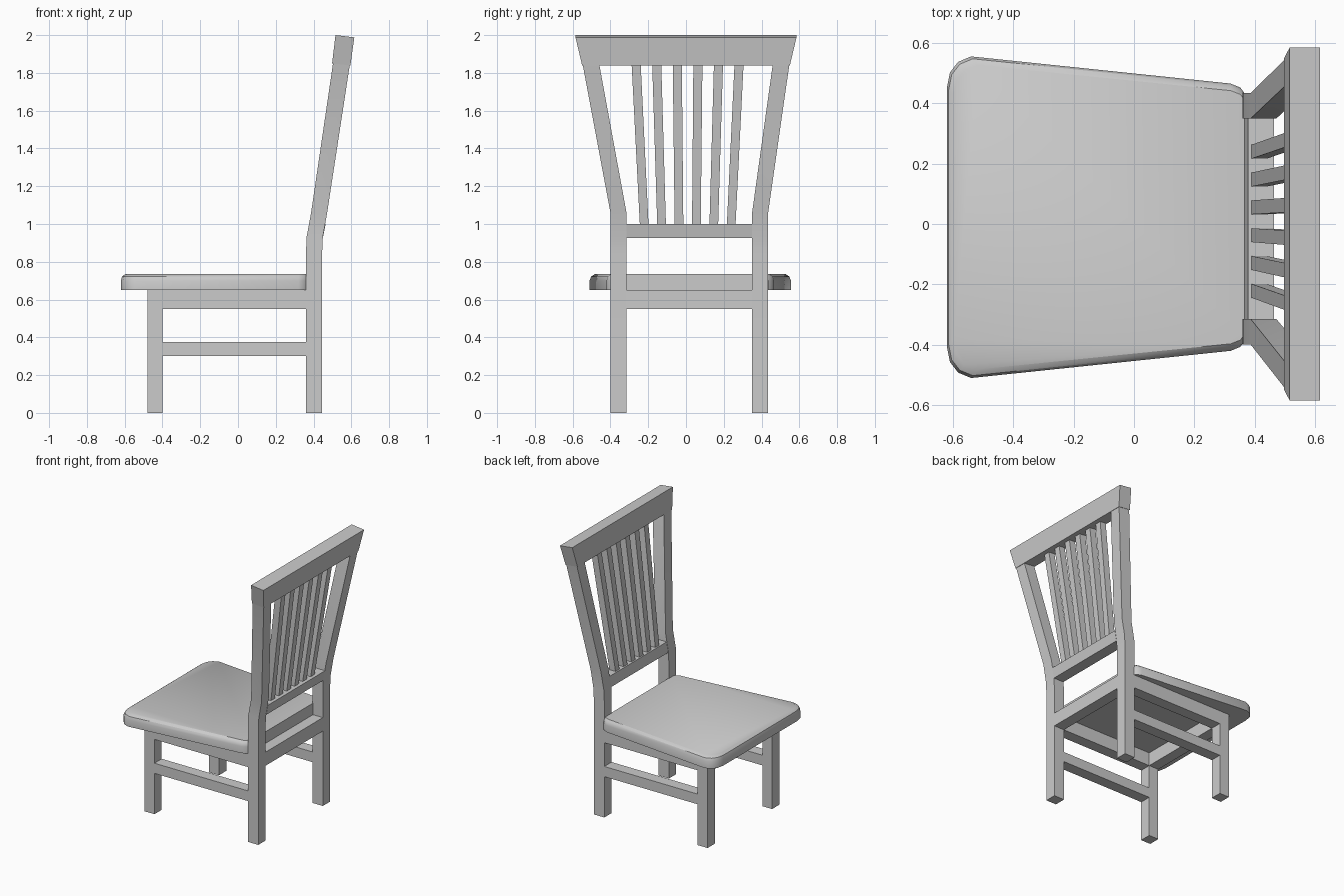
import bpy, bmesh, math

if "Cube" in bpy.data.objects:
    bpy.data.objects.remove(bpy.data.objects["Cube"])


def loft(name, rings):
    """Skin a closed solid through equal-length rings of points."""
    bm = bmesh.new()
    loops = [[bm.verts.new(p) for p in ring] for ring in rings]
    n = len(loops[0])
    for a, b in zip(loops, loops[1:]):
        for i in range(n):
            j = (i + 1) % n
            bm.faces.new((a[i], a[j], b[j], b[i]))
    bm.faces.new(loops[0][::-1])
    bm.faces.new(loops[-1])
    bmesh.ops.recalc_face_normals(bm, faces=bm.faces)
    mesh = bpy.data.meshes.new(name)
    bm.to_mesh(mesh)
    bm.free()
    ob = bpy.data.objects.new(name, mesh)
    bpy.context.collection.objects.link(ob)
    return ob


def rect(x0, x1, y0, y1, z):
    return [(x0, y0, z), (x1, y0, z), (x1, y1, z), (x0, y1, z)]


def box(name, x0, x1, y0, y1, z0, z1):
    return loft(name, [rect(x0, x1, y0, y1, z0), rect(x0, x1, y0, y1, z1)])


def smooth(ob, angle):
    bpy.ops.object.select_all(action='DESELECT')
    ob.select_set(True)
    bpy.context.view_layer.objects.active = ob
    bpy.ops.object.shade_smooth_by_angle(angle=math.radians(angle))


FRONT, BACK = (-0.48, -0.40), (0.36, 0.445)
SIDES = {"right": (-0.40, -0.315, -0.548, -0.46),
         "left": (0.35, 0.435, 0.46, 0.548)}

# Legs, splayed back posts and side rails
for side, (y0, y1, t0, t1) in SIDES.items():
    box(f"front_leg_{side}", *FRONT, y0, y1, 0, 0.65)
    post = loft(f"back_post_{side}", [
        rect(*BACK, y0, y1, 0),
        rect(*BACK, y0, y1, 0.84),
        rect(0.363, 0.449, y0, y1, 0.93),
        rect(0.387, 0.472, y0, y1, 1.06),
        rect(0.503, 0.593, t0, t1, 1.85)])
    smooth(post, 20)
    box(f"side_apron_{side}", FRONT[1], BACK[0], y0, y1, 0.55, 0.65)
    box(f"side_stretcher_{side}", FRONT[1], BACK[0], y0, y1, 0.30, 0.375)

# Front and back aprons
box("front_apron", *FRONT, -0.315, 0.35, 0.55, 0.65)
box("back_apron", *BACK, -0.315, 0.35, 0.55, 0.65)

# Lower back rail
loft("lower_back_rail", [rect(0.365, 0.449, -0.315, 0.35, 0.925),
                         rect(0.378, 0.464, -0.315, 0.35, 1.0)])

# Fanned slats
for i in range(6):
    yb, yt = -0.221 + 0.092 * i, -0.264 + 0.109 * i
    loft(f"slat_{i + 1}", [rect(0.388, 0.438, yb - 0.023, yb + 0.023, 0.99),
                           rect(0.508, 0.558, yt - 0.024, yt + 0.024, 1.85)])

# Leaning top rail with flared ends
loft("top_rail", [
    [(0.498, -0.55, 1.85), (0.595, -0.55, 1.84), (0.595, 0.55, 1.84), (0.498, 0.55, 1.85)],
    [(0.516, -0.585, 2.0), (0.616, -0.585, 1.988), (0.616, 0.585, 1.988), (0.516, 0.585, 2.0)]])

# Tapered seat with rounded corners and a softened upper edge
half = [(0.365, 0.413), (0.352, 0.43), (0.32, 0.443), (-0.54, 0.533),
        (-0.583, 0.515), (-0.61, 0.48), (-0.62, 0.43)]
outline = half + [(x, -y) for x, y in reversed(half)]
XB, YC = 0.365, 0.0225
levels = [(1, 1, 0.65), (1, 1, 0.70), (0.994, 0.985, 0.722), (0.977, 0.947, 0.735)]
seat = loft("seat", [[(XB + (x - XB) * sx, YC + y * sy, z) for x, y in outline]
                     for sx, sy, z in levels])
smooth(seat, 35)
